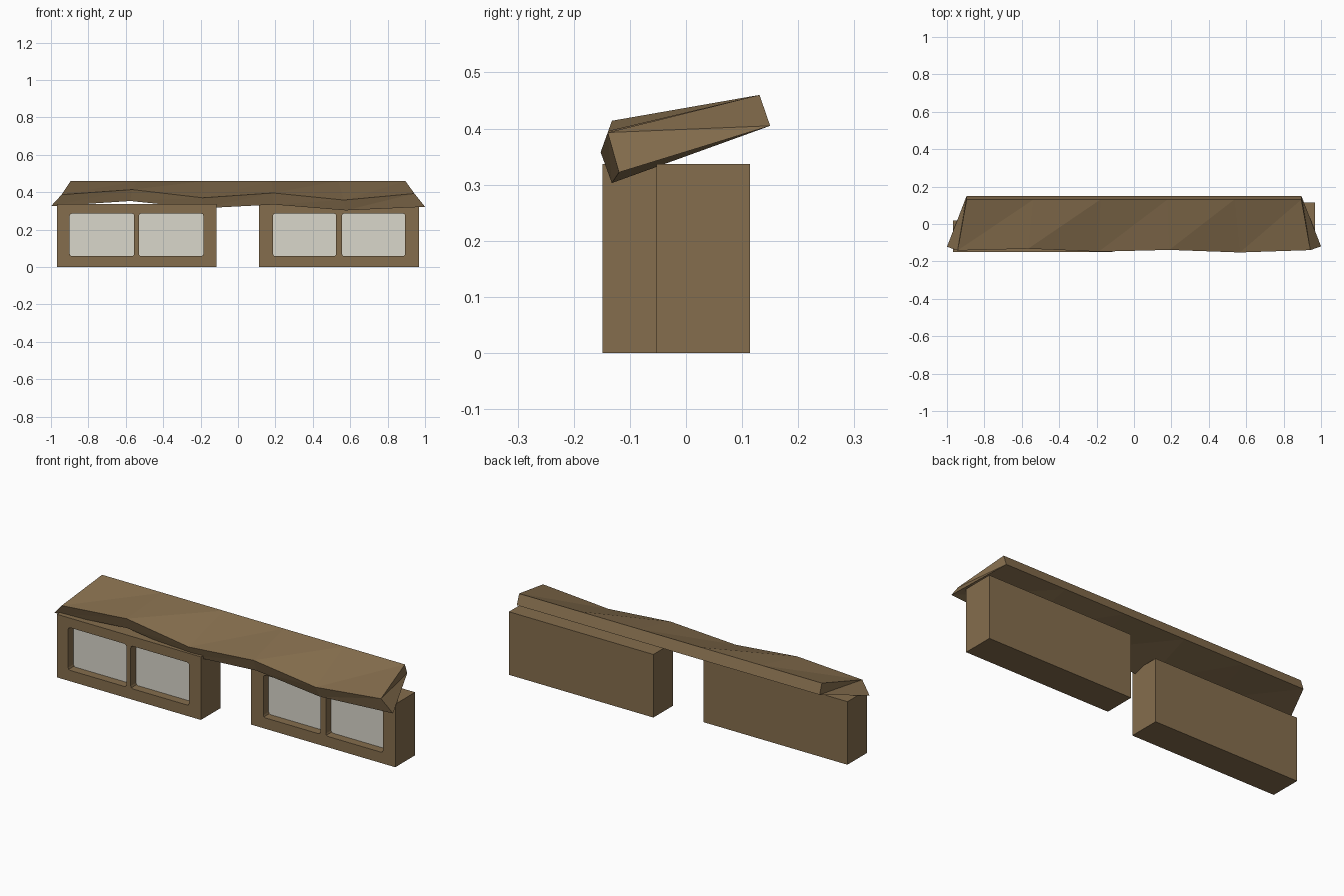
import bpy
import bmesh
from mathutils import Vector

old = bpy.data.objects.get("Cube")
if old:
    bpy.data.objects.remove(old, do_unlink=True)


def make_material(name, color):
    mat = bpy.data.materials.new(name)
    mat.use_nodes = True
    mat.diffuse_color = color
    mat.node_tree.nodes["Principled BSDF"].inputs["Base Color"].default_value = color
    return mat


wood = make_material("brown wood", (0.235, 0.155, 0.075, 1))
glass = make_material("pale glass", (0.70, 0.68, 0.60, 1))


def make_object(name, bm, *mats):
    mesh = bpy.data.meshes.new(name)
    bm.to_mesh(mesh)
    bm.free()
    obj = bpy.data.objects.new(name, mesh)
    bpy.context.scene.collection.objects.link(obj)
    for mat in mats:
        mesh.materials.append(mat)
    return obj


def box(bm, low, high):
    low, high = Vector(low), Vector(high)
    verts = bmesh.ops.create_cube(bm, size=1)["verts"]
    for v in verts:
        v.co = (low + high) / 2 + v.co * (high - low)
    return verts


def cabin(name, x0, x1, front, openings):
    """Solid block with recessed, slightly rounded window openings."""
    depth, recess = 0.167, 0.045
    bm = bmesh.new()
    box(bm, (x0, front, 0), (x1, front + depth, 0.337))
    body = make_object(name, bm, wood, glass)

    # window cutters
    bm = bmesh.new()
    for left, right in openings:
        box(bm, (left, front - 0.05, 0.058), (right, front + recess, 0.286))
    edges = [e for e in bm.edges
             if abs(e.verts[0].co.y - e.verts[1].co.y) > 0.01]
    bmesh.ops.bevel(bm, geom=edges, offset=0.012, segments=2,
                    profile=0.5, affect='EDGES')
    cutter = make_object(name + "_cutter", bm)
    cutter.hide_render = True

    mod = body.modifiers.new("windows", 'BOOLEAN')
    mod.operation = 'DIFFERENCE'
    mod.solver = 'EXACT'
    mod.object = cutter
    bpy.context.view_layer.update()
    graph = bpy.context.evaluated_depsgraph_get()
    cut = bpy.data.meshes.new_from_object(body.evaluated_get(graph))
    body.modifiers.clear()
    body.data = cut
    bpy.data.objects.remove(cutter, do_unlink=True)

    # panes are the front-facing faces at the bottom of each recess
    cut.materials.clear()
    cut.materials.append(wood)
    cut.materials.append(glass)
    for p in cut.polygons:
        pane = p.normal.y < -0.9 and p.center.y > front + recess / 2
        p.material_index = 1 if pane else 0


cabin("right_cabin", -0.967, -0.115, -0.149, [(-0.9, -0.555), (-0.53, -0.185)])
cabin("left_cabin", 0.113, 0.967, -0.053, [(0.187, 0.525), (0.556, 0.894)])

# sloping roof slab: straight back edge, wavy front eave, flared ends
eave = [(0.387, 0.325), (0.414, 0.353), (0.37, 0.314),
        (0.396, 0.334), (0.358, 0.303), (0.393, 0.322)]
bm = bmesh.new()
front_top, front_low, back_top, back_low = [], [], [], []
last = len(eave) - 1
for i, (top, low) in enumerate(eave):
    t = 2 * i / last - 1
    end = i in (0, last)
    y = -0.132 - (0.414 - top) * 0.36
    front_top.append(bm.verts.new((t * 0.943, y, top)))
    front_low.append(bm.verts.new((t * (1.0 if end else 0.96), y + 0.02, low)))
    back_top.append(bm.verts.new((t * 0.895, 0.131, 0.46)))
    back_low.append(bm.verts.new((t * 0.895, 0.15, 0.405)))


def strip(a, b):
    """Triangulated band, split from a[i] to b[i + 1]."""
    for i in range(last):
        bm.faces.new((a[i], a[i + 1], b[i + 1]))
        bm.faces.new((a[i], b[i + 1], b[i]))


strip(front_top, back_top)
strip(back_top, back_low)
strip(back_low, front_low)
strip(front_low, front_top)
for i in (0, last):
    bm.faces.new((front_top[i], back_top[i], back_low[i]))
    bm.faces.new((front_top[i], back_low[i], front_low[i]))
bmesh.ops.recalc_face_normals(bm, faces=bm.faces[:])
make_object("roof", bm, wood)
